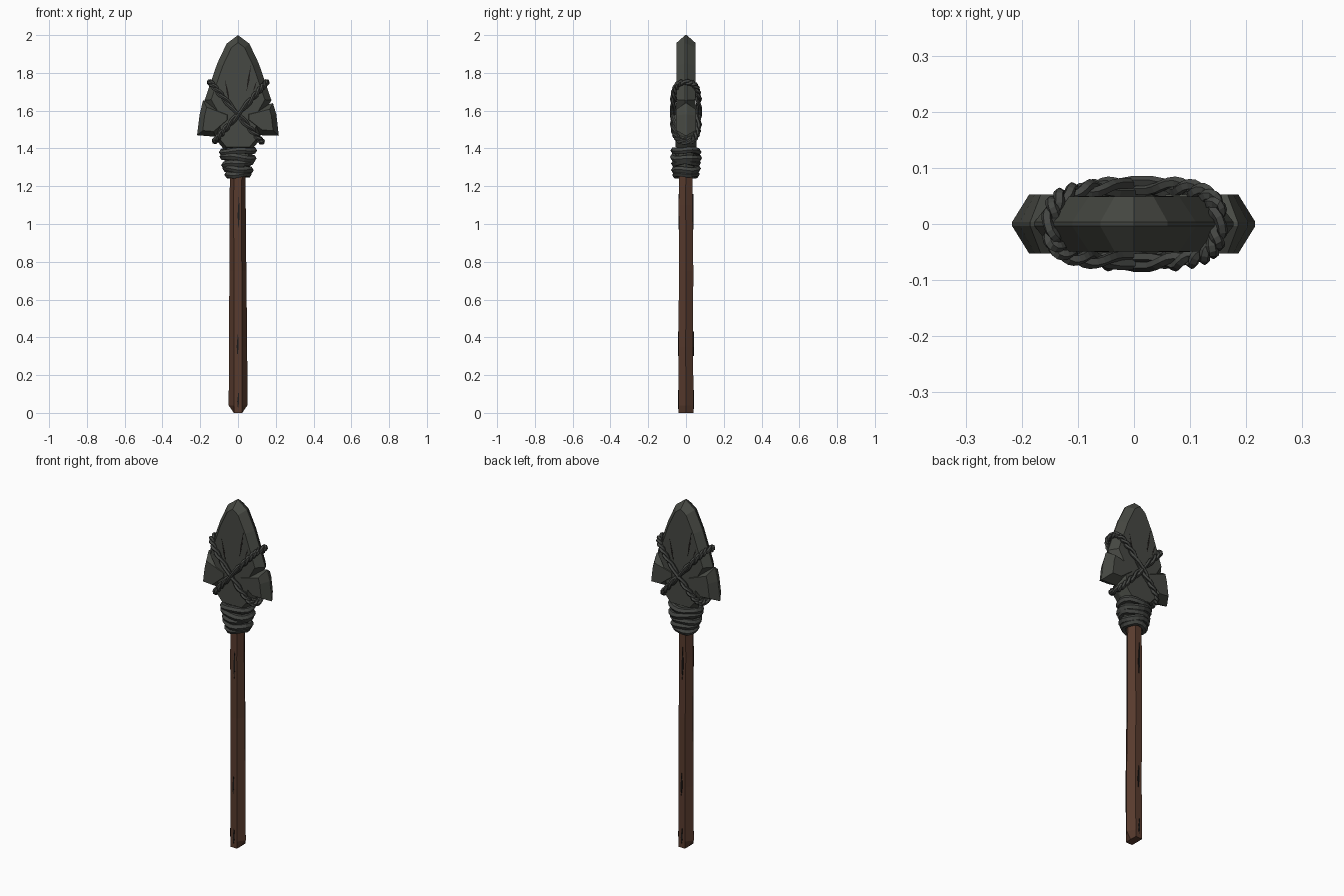
import bpy, bmesh, math
from mathutils import Vector

if "Cube" in bpy.data.objects:
    bpy.data.objects.remove(bpy.data.objects["Cube"])


def material(name, rgb):
    m = bpy.data.materials.new(name)
    m.diffuse_color = (*rgb, 1)
    m.use_nodes = True
    m.node_tree.nodes["Principled BSDF"].inputs["Base Color"].default_value = m.diffuse_color
    return m


STONE = material("dark stone", (0.062, 0.066, 0.056))
ROPE = material("grey cord", (0.058, 0.061, 0.056))
WOOD = material("brown wood", (0.098, 0.044, 0.027))
CRACK = material("dark crack", (0.012, 0.010, 0.009))


def finish(bm, name, mat):
    bmesh.ops.recalc_face_normals(bm, faces=bm.faces)
    me = bpy.data.meshes.new(name)
    bm.to_mesh(me)
    bm.free()
    me.materials.append(mat)
    ob = bpy.data.objects.new(name, me)
    bpy.context.collection.objects.link(ob)
    return ob


def skin(bm, rings, closed=False):
    """Bridge equal rings of points; cap the ends unless closed."""
    vs = [[bm.verts.new(p) for p in r] for r in rings]
    n = len(vs[0])
    for i in range(len(vs) if closed else len(vs) - 1):
        a, b = vs[i], vs[(i + 1) % len(vs)]
        for k in range(n):
            bm.faces.new((a[k], a[(k + 1) % n], b[(k + 1) % n], b[k]))
    if not closed:
        bm.faces.new(vs[0])
        bm.faces.new(vs[-1])


def inset(pts, d):
    """Move every edge of an outline inward by d."""
    p = [Vector(q) for q in pts]
    n = len(p)
    area = sum(p[i].x * p[(i + 1) % n].y - p[i].y * p[(i + 1) % n].x for i in range(n))
    s = 1 if area > 0 else -1
    out = []
    for i in range(n):
        e1 = (p[i] - p[i - 1]).normalized()
        e2 = (p[(i + 1) % n] - p[i]).normalized()
        n1, n2 = Vector((-e1.y, e1.x)) * s, Vector((-e2.y, e2.x)) * s
        out.append(p[i] + (n1 + n2) * (d / max(1 + n1.dot(n2), 0.5)))
    return out


def chipped_plate(name, outline, half, bevel, rim=0.004):
    """Stone plate in the xz plane with a sharp bevelled rim on both sides."""
    inner = inset(outline, bevel)
    bm = bmesh.new()
    skin(bm, [[(x, -half, z) for x, z in inner],
              [(x, -rim, z) for x, z in outline],
              [(x, rim, z) for x, z in outline],
              [(x, half, z) for x, z in inner]])
    return finish(bm, name, STONE)


def tube(bm, path, normal, r, sides=6):
    """Closed tube around a loop lying roughly across the given normal."""
    rings, n = [], len(path)
    for i in range(n):
        t = (path[(i + 1) % n] - path[i - 1]).normalized()
        u = t.cross(normal).normalized()
        w = u.cross(t)
        rings.append([path[i] + (u * math.cos(a) + w * math.sin(a)) * r
                      for a in (math.tau * k / sides for k in range(sides))])
    skin(bm, rings, True)


# Shaft: tapered six-sided pole with a chamfered foot
def shaft_size(z):
    return 0.050 - 0.0065 * z, 0.040 - 0.003 * z


rings = []
for z, side, dx, dy in [(0, 0.45, 0, 0), (0.04, 1, 0, 0), (0.35, 1, 0.001, -0.002),
                        (0.75, 1, -0.001, 0.001), (1.1, 1, -0.002, -0.002), (1.42, 1, 0, 0)]:
    sx, sy = shaft_size(z)
    rings.append([(sx * side + dx, dy, z), (0.021 + dx, sy + dy, z), (-0.021 + dx, sy + dy, z),
                  (-sx * side + dx, dy, z), (-0.021 + dx, -sy + dy, z), (0.021 + dx, -sy + dy, z)])
bm = bmesh.new()
skin(bm, rings)
finish(bm, "shaft", WOOD)

# Spearhead: central leaf, two wings and the socket block
half_leaf = [(0.06, 1.955), (0.11, 1.85), (0.148, 1.74), (0.177, 1.655),
             (0.14, 1.59), (0.115, 1.45), (0.07, 1.39)]
leaf = [(0, 2.0)] + half_leaf + [(-x, z) for x, z in reversed(half_leaf)]
chipped_plate("spearhead_leaf", leaf, 0.049, 0.032)
chipped_plate("left_wing", [(-0.03, 1.595), (-0.185, 1.655), (-0.203, 1.58), (-0.217, 1.47),
                            (-0.12, 1.462), (-0.03, 1.54)], 0.053, 0.027)
chipped_plate("right_wing", [(0.03, 1.60), (0.185, 1.64), (0.203, 1.58), (0.216, 1.468),
                             (0.12, 1.47), (0.03, 1.54)], 0.053, 0.027)
chipped_plate("lower_chip", [(0, 1.585), (0.105, 1.475), (0.12, 1.45), (0.07, 1.39),
                             (-0.07, 1.39), (-0.12, 1.45), (-0.105, 1.475)], 0.055, 0.018)
bm = bmesh.new()
skin(bm, [[(sx * math.cos(a), sy * math.sin(a), z) for a in (math.tau * k / 8 for k in range(8))]
          for z, sx, sy in [(1.26, 0.055, 0.056), (1.33, 0.07, 0.058), (1.43, 0.085, 0.048)]])
finish(bm, "socket_core", STONE)


# Crossed lashings: two twisted strands per loop around the head
def lashing(name, top, bottom, depth, turns):
    top, bottom = Vector(top), Vector(bottom)
    mid, arm = (top + bottom) / 2, (top - bottom) / 2
    d, y = arm.normalized(), Vector((0, 1, 0))
    nrm = d.cross(y)
    n = 110
    base = []
    for i in range(n):
        a = math.tau * i / n
        c, s = math.cos(a), math.sin(a)
        base.append(mid + arm * math.copysign(abs(c) ** 0.6, c)
                    + y * depth * math.copysign(abs(s) ** 0.6, s))
    bm = bmesh.new()
    for phase in (0, math.pi):
        path = []
        for i, p in enumerate(base):
            t = (base[(i + 1) % n] - base[i - 1]).normalized()
            a = phase + math.tau * turns * i / n
            path.append(p + (t.cross(nrm) * math.cos(a) + nrm * math.sin(a)) * 0.008)
        tube(bm, path, nrm, 0.010, 5)
    finish(bm, name, ROPE)


lashing("lashing_rising", (0.150, 0, 1.750), (-0.122, 0, 1.440), 0.068, 12)
lashing("lashing_falling", (-0.148, 0, 1.750), (0.125, 0, 1.436), 0.064, 10)

# Binding: stacked, slightly tilted cord rings below the head
for i, (z, rx, ry, r, tilt) in enumerate([
        (1.385, 0.083, 0.064, 0.018, 0.06), (1.352, 0.079, 0.066, 0.019, -0.10),
        (1.322, 0.071, 0.061, 0.018, 0.10), (1.290, 0.064, 0.060, 0.019, -0.09),
        (1.262, 0.054, 0.055, 0.018, 0.07)]):
    bm = bmesh.new()
    path = []
    for k in range(16):
        a = math.tau * k / 16
        x, y = rx * math.cos(a), ry * math.sin(a)
        path.append(Vector((x, y, z + tilt * x + 0.004 * math.sin(3 * a + i))))
    tube(bm, path, Vector((0, 0, 1)), r, 6)
    finish(bm, f"binding_ring_{i + 1}", ROPE)


# Cracks: thin dark slivers on front and back
def sliver(name, x0, z0, x1, z1, width, y):
    """Front and back diamond-shaped plates centred on a line."""
    bm = bmesh.new()
    a, b = Vector((x0, z0)), Vector((x1, z1))
    d = (b - a).normalized()
    side, m = Vector((-d.y, d.x)) * width / 2, a.lerp(b, 0.4)
    pts = [a, m + side, b, m - side]
    for s in (-1, 1):
        skin(bm, [[(p.x * -s, s * (y - 0.003), p.y) for p in pts],
                  [(p.x * -s, s * (y + 0.001), p.y) for p in pts]])
    finish(bm, name, CRACK)


for i, (x, z0, z1) in enumerate([(0.002, 0.97, 1.16), (-0.003, 0.30, 0.43), (0.0, 0.02, 0.12)]):
    sliver(f"shaft_crack_{i + 1}", x, z0, x + 0.003, z1, 0.011, shaft_size(z0)[1] + 0.001)
for i, c in enumerate([(0.045, 1.70, 0.07, 1.85, 0.010), (-0.045, 1.645, -0.07, 1.77, 0.010),
                       (0.08, 1.70, 0.10, 1.76, 0.007)]):
    sliver(f"stone_crack_{i + 1}", *c, 0.049)
